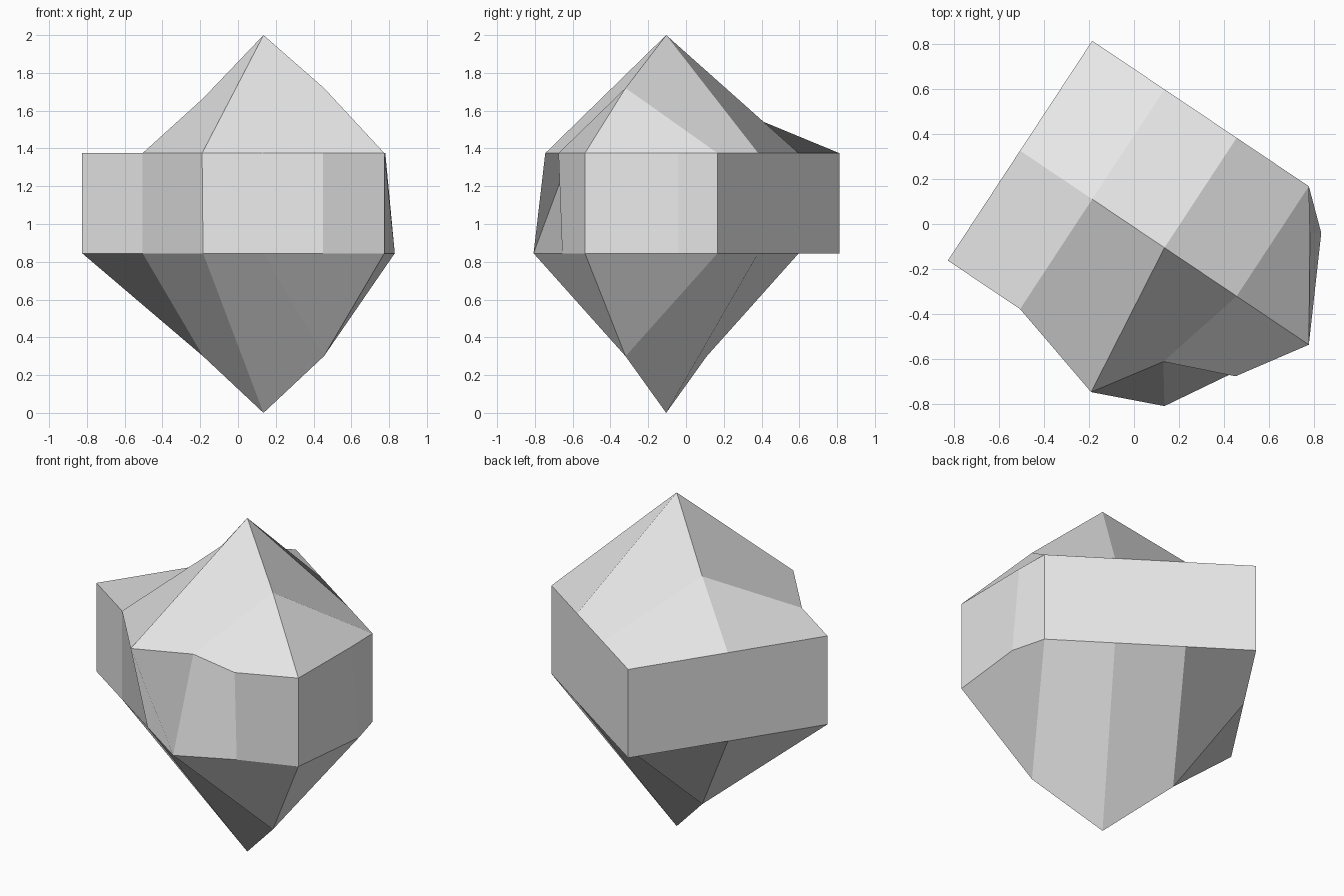
import bpy
import bmesh
from mathutils import Vector

cube = bpy.data.objects.get("Cube")
if cube:
    bpy.data.objects.remove(cube, do_unlink=True)

# Plain grey stone
stone = bpy.data.materials.new("grey_stone")
stone.use_nodes = True
stone.diffuse_color = (0.8, 0.8, 0.8, 1)
stone.node_tree.nodes["Principled BSDF"].inputs["Base Color"].default_value = (0.8, 0.8, 0.8, 1)

# Skewed grid of five columns by three rows, centred on the two tips
COLS, ROWS = 5, 3
tip = Vector((0.135, -0.105))
along = Vector((0.32, -0.215))
across = Vector((0.32, 0.487))

# Corners that leave the regular grid, and heights of the raised middle row
upper_shift = {(2, 0): (-0.19, -0.745), (3, 0): (0.13, -0.61),
               (4, 0): (0.45, -0.675), (4, 2): (0.78, -0.04)}
lower_shift = {(4, 0): (0.45, -0.655), (4, 2): (0.83, -0.04)}
upper_peaks = {(1, 1): 1.665, (2, 1): 2.0, (3, 1): 1.72}
lower_peaks = {(1, 1): 0.3, (2, 1): 0.0, (3, 1): 0.3}


def make_layer(bm, shift, peaks, rim):
    layer = {}
    for i in range(COLS):
        for j in range(ROWS):
            x, y = shift.get((i, j), tip + along * (i - 2) + across * (j - 1))
            layer[i, j] = bm.verts.new((x, y, peaks.get((i, j), rim)))
    return layer


bm = bmesh.new()
upper = make_layer(bm, upper_shift, upper_peaks, 1.375)
lower = make_layer(bm, lower_shift, lower_peaks, 0.845)

# Crown and base facets
for i in range(COLS - 1):
    for j in range(ROWS - 1):
        a, b, c, d = (i, j), (i + 1, j), (i + 1, j + 1), (i, j + 1)
        bm.faces.new([upper[k] for k in (b, c, d, a)])
        bm.faces.new([lower[k] for k in (a, d, c, b)])

# Belt of walls joining the two rims
ring = [(i, 0) for i in range(COLS)] + [(COLS - 1, 1)]
ring += [(i, 2) for i in reversed(range(COLS))] + [(0, 1)]
for k, n in zip(ring, ring[1:] + ring[:1]):
    bm.faces.new((upper[k], lower[k], lower[n], upper[n]))

mesh = bpy.data.meshes.new("faceted_crystal")
bm.to_mesh(mesh)
bm.free()
mesh.materials.append(stone)
crystal = bpy.data.objects.new("faceted_crystal", mesh)
bpy.context.collection.objects.link(crystal)
